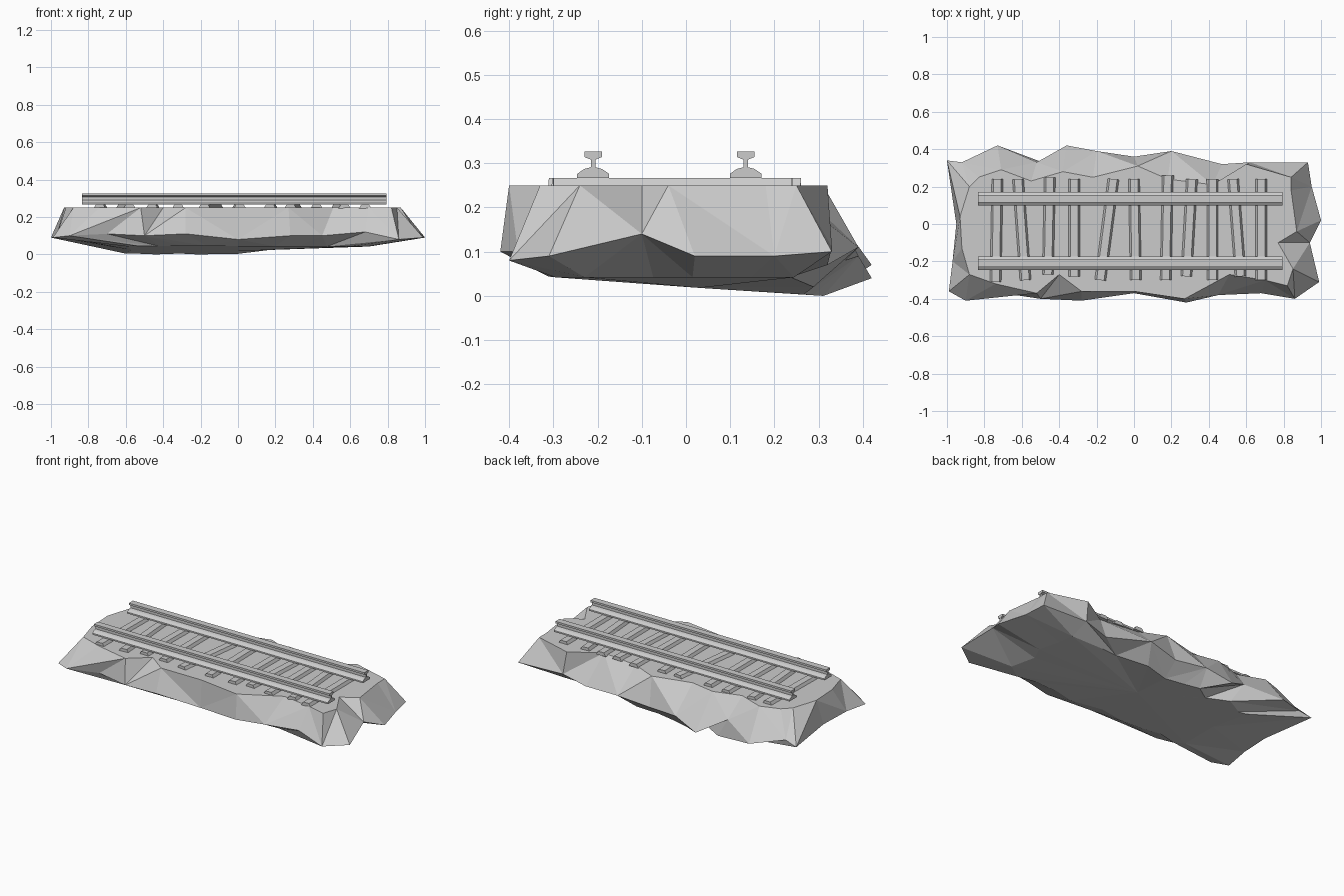
import bpy, bmesh
from mathutils import Vector

cube = bpy.data.objects.get("Cube")
if cube:
    bpy.data.objects.remove(cube)

grey = bpy.data.materials.new("stone_grey")
grey.use_nodes = True
colour = (0.6, 0.6, 0.6, 1)
grey.diffuse_color = colour
grey.node_tree.nodes["Principled BSDF"].inputs["Base Color"].default_value = colour

GROUND = 0.25
SLEEPER_TOP = 0.267


def finish(bm, name):
    """Turn a bmesh into a flat shaded object."""
    bmesh.ops.recalc_face_normals(bm, faces=bm.faces)
    mesh = bpy.data.meshes.new(name)
    bm.to_mesh(mesh)
    bm.free()
    mesh.materials.append(grey)
    obj = bpy.data.objects.new(name, mesh)
    bpy.context.scene.collection.objects.link(obj)
    return obj


def bridge(bm, upper, lower, flip=False):
    """Join two rings with triangles, swapping the diagonal each step."""
    count = len(upper)
    for i in range(count):
        j = (i + 1) % count
        a, b, c, d = upper[i], upper[j], lower[j], lower[i]
        if (i % 2 == 0) != flip:
            bm.faces.new((a, b, c))
            bm.faces.new((a, c, d))
        else:
            bm.faces.new((a, b, d))
            bm.faces.new((b, c, d))


def prism(name, profile, start, end):
    """Extrude a closed (across, height) profile from start to end."""
    start, end = Vector(start), Vector(end)
    along = (end - start).normalized()
    side = along.cross(Vector((0, 0, 1)))
    bm = bmesh.new()
    rings = [[bm.verts.new(p + side * u + Vector((0, 0, h))) for u, h in profile]
             for p in (start, end)]
    for ring in rings:
        bm.faces.new(ring)
    for i in range(len(profile)):
        j = (i + 1) % len(profile)
        bm.faces.new((rings[0][i], rings[0][j], rings[1][j], rings[1][i]))
    return finish(bm, name)


def under_height(x, y):
    """Underside height: tilted on the left, level on the right."""
    tilted = 0.023 - 0.075 * y
    blend = min(max(x / 0.3, 0), 1)
    return max(tilted + (0.042 - tilted) * blend, 0)


# Rock base: widest outline, in hundredths (x, y, z)
rim = [
    (-100, 34, 9), (-92, 33, 11), (-73, 42, 7), (-52, 33, 13), (-36, 42, 4),
    (-20, 39, 9), (0, 36, 8), (20, 39, 11), (47, 32, 7), (62, 33, 11),
    (93, 33, 10), (95, 20, 9), (100, 2, 9), (94, -10, 14), (99, -31, 9),
    (86, -40, 8), (68, -37, 12), (45, -38, 10), (28, -42, 10), (0, -37, 8),
    (-28, -41, 11), (-50, -40, 10), (-70, -37, 11), (-90, -41, 10),
    (-99, -36, 9), (-97, -20, 10), (-95, 0, 9),
]
# Edge of the flat top, matching the rim point by point (x, y)
brow = [
    (-88, 20), (-83, 25), (-71, 29), (-55, 23), (-38, 28),
    (-22, 25), (2, 31), (18, 24), (42, 21), (60, 32),
    (84, 25), (84, 18), (87, -4), (77, -10), (85, -24),
    (82, -33), (70, -30), (51, -27), (27, -40), (0, -36),
    (-28, -36), (-40, -27), (-52, -37), (-74, -32),
    (-88, -27), (-92, -13), (-93, 4),
]

bm = bmesh.new()
rim_ring = [bm.verts.new((x / 100, y / 100, z / 100)) for x, y, z in rim]
top_ring = [bm.verts.new((x / 100, y / 100, GROUND)) for x, y in brow]
under_ring = []
for v in rim_ring:
    x, y = v.co.x * (0.7 if v.co.x > 0 else 0.6), v.co.y * 0.74
    under_ring.append(bm.verts.new((x, y, under_height(x, y))))
bridge(bm, top_ring, rim_ring)
bridge(bm, rim_ring, under_ring, True)
bm.faces.new(top_ring)
# Underside fan, gently faceted
low = bm.verts.new((0, 0.03, 0.018))
for i, v in enumerate(under_ring):
    bm.faces.new((v, under_ring[(i + 1) % len(under_ring)], low))
finish(bm, "rock_base")

# Sleepers: x at front, x at back, y at front, y at back
sleeper_profile = [(-0.033, -0.005), (0.033, -0.005), (0.02, 0.017), (-0.02, 0.017)]
sleepers = [
    (-74, -73, -31, 24), (-58, -62, -30, 24), (-46, -45, -27, 25),
    (-32, -32, -28, 24), (-18, -11, -30, 24), (1, 0, -30, 24),
    (17, 18, -30, 26), (28, 31, -28, 24), (42, 42, -30, 24),
    (57, 53, -28, 24), (68, 68, -30, 24),
]
for n, (xf, xb, yf, yb) in enumerate(sleepers, 1):
    prism(f"sleeper_{n}", sleeper_profile,
          (xf / 100, yf / 100, GROUND), (xb / 100, yb / 100, GROUND))

# Rails: half profile from foot to head, mirrored
half = [(0.036, 0), (0.036, 0.009), (0.02, 0.02), (0.005, 0.024),
        (0.005, 0.041), (0.02, 0.047), (0.02, 0.059)]
rail_profile = half + [(-u, h) for u, h in reversed(half)]
for name, y in (("front_rail", -0.21), ("back_rail", 0.135)):
    prism(name, rail_profile, (-0.835, y, SLEEPER_TOP), (0.793, y, SLEEPER_TOP))
